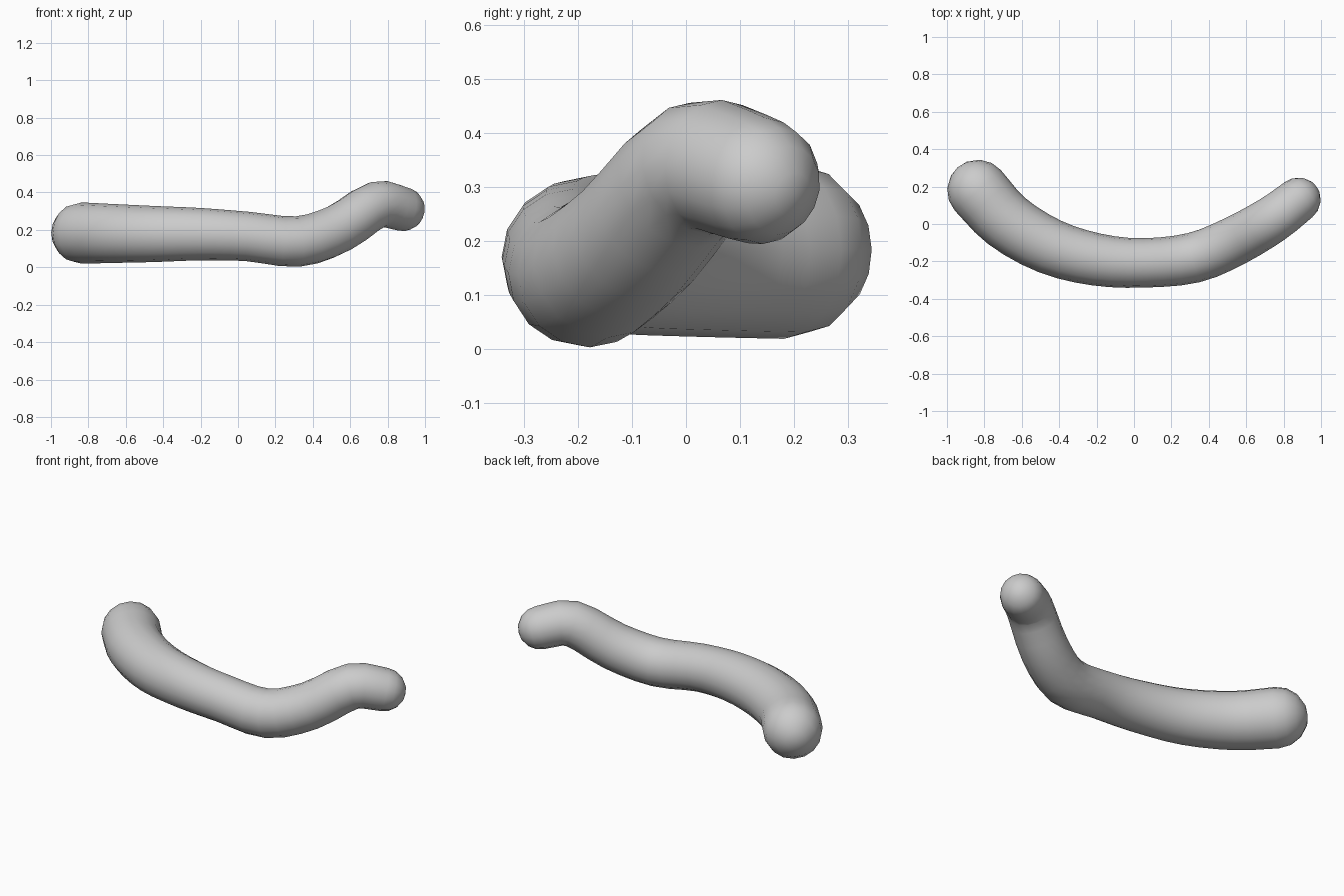
import bpy, bmesh, math
from mathutils import Vector

if "Cube" in bpy.data.objects:
    bpy.data.objects.remove(bpy.data.objects["Cube"])

SIDES = 16
# centre line points: x, y, z, radius
PATH = [(-0.835, 0.18, 0.183, 0.164), (-0.68, 0.015, 0.181, 0.158),
        (-0.45, -0.12, 0.178, 0.150), (-0.2, -0.19, 0.177, 0.140),
        (0.05, -0.208, 0.165, 0.132), (0.32, -0.18, 0.138, 0.135),
        (0.54, -0.09, 0.208, 0.132), (0.74, 0.025, 0.334, 0.126),
        (0.88, 0.13, 0.312, 0.119)]
pts = [Vector(p) for p in PATH]


def catmull(a, b, c, d, t):
    return 0.5 * (2 * b + (c - a) * t + (2 * a - 5 * b + 4 * c - d) * t * t
                  + (3 * b - a - 3 * c + d) * t ** 3)


# smooth the path
ext = [2 * pts[0] - pts[1]] + pts + [2 * pts[-1] - pts[-2]]
line = [catmull(*ext[i:i + 4], k / 3) for i in range(len(pts) - 1) for k in range(3)]
line.append(pts[-1])
pos = [p.to_3d() for p in line]
n = len(pos)
tan = [(pos[min(i + 1, n - 1)] - pos[max(i - 1, 0)]).normalized() for i in range(n)]

# rings: domed start, body, domed end
rings = []
for deg in (70, 45, 22):
    a = math.radians(deg)
    r = line[0].w
    rings.append((pos[0] - tan[0] * r * math.sin(a), tan[0], r * math.cos(a)))
rings += [(pos[i], tan[i], line[i].w) for i in range(n)]
for deg in (22, 45, 70):
    a = math.radians(deg)
    r = line[-1].w
    rings.append((pos[-1] + tan[-1] * r * math.sin(a), tan[-1], r * math.cos(a)))

bm = bmesh.new()
loops = []
for c, t, r in rings:
    side = t.cross(Vector((0, 0, 1))).normalized()
    up = side.cross(t)
    loops.append([bm.verts.new(c + r * (side * math.cos(2 * math.pi * k / SIDES)
                                        + up * math.sin(2 * math.pi * k / SIDES)))
                  for k in range(SIDES)])
for l0, l1 in zip(loops, loops[1:]):
    for k in range(SIDES):
        j = (k + 1) % SIDES
        bm.faces.new((l0[k], l0[j], l1[j], l1[k]))
# tips
for loop, tip in ((loops[0], pos[0] - tan[0] * line[0].w),
                  (loops[-1], pos[-1] + tan[-1] * line[-1].w)):
    v = bm.verts.new(tip)
    for k in range(SIDES):
        bm.faces.new((loop[k], loop[(k + 1) % SIDES], v))
bmesh.ops.recalc_face_normals(bm, faces=bm.faces)
for f in bm.faces:
    f.smooth = True

mesh = bpy.data.meshes.new("curved_tube")
bm.to_mesh(mesh)
bm.free()
mat = bpy.data.materials.new("light grey")
mat.diffuse_color = (0.6, 0.6, 0.6, 1)
mat.use_nodes = True
mat.node_tree.nodes["Principled BSDF"].inputs["Base Color"].default_value = mat.diffuse_color
mesh.materials.append(mat)
bpy.context.collection.objects.link(bpy.data.objects.new("curved_tube", mesh))
